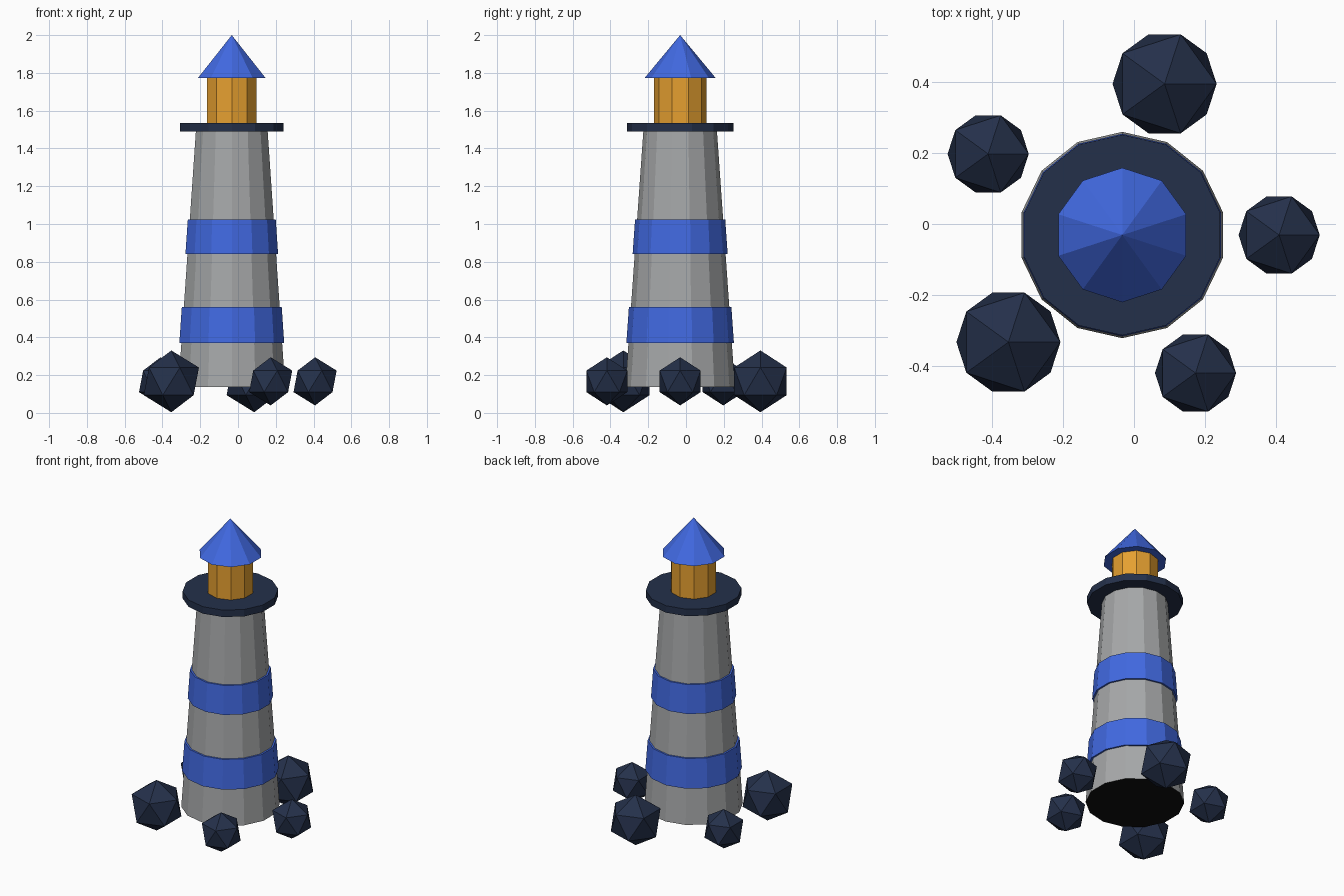
import bpy

cube = bpy.data.objects.get("Cube")
if cube:
    bpy.data.objects.remove(cube, do_unlink=True)


def material(name, rgb):
    """Flat colour from 0-255 sRGB, stored as linear."""
    lin = [(c / 255 / 12.92) if c < 11 else ((c / 255 + 0.055) / 1.055) ** 2.4 for c in rgb]
    mat = bpy.data.materials.new(name)
    mat.use_nodes = True
    mat.diffuse_color = (*lin, 1)
    bsdf = next(n for n in mat.node_tree.nodes if n.type == "BSDF_PRINCIPLED")
    bsdf.inputs["Base Color"].default_value = (*lin, 1)
    return mat


GREY = material("stone_grey", (166, 168, 169))
BLUE = material("bright_blue", (65, 105, 225))
NAVY = material("dark_navy", (36, 48, 74))
AMBER = material("lamp_amber", (230, 160, 48))
BLACK = material("base_black", (17, 17, 17))

CX, CY = -0.033, -0.031          # tower axis
FOOT, TOP = 0.137, 1.49          # tower wall heights
FOOT_R, TOP_R = 0.29, 0.195


def tier(name, sides, r1, r2, z1, z2, mat):
    """One faceted section of the tower."""
    bpy.ops.mesh.primitive_cone_add(vertices=sides, radius1=r1, radius2=r2, depth=z2 - z1,
                                    location=(CX, CY, (z1 + z2) / 2))
    obj = bpy.context.object
    obj.name = name
    obj.data.materials.append(mat)
    return obj


def wall_radius(z):
    return FOOT_R + (TOP_R - FOOT_R) * (z - FOOT) / (TOP - FOOT)


# Tapered tower with a black underside
tower = tier("tower", 14, FOOT_R, TOP_R, FOOT, TOP, GREY)
tower.data.materials.append(BLACK)
for face in tower.data.polygons:
    if face.normal.z < -0.9:
        face.material_index = 1

# Painted bands standing slightly proud of the wall
for name, z1, z2 in (("lower_band", 0.37, 0.56), ("upper_band", 0.84, 1.025)):
    tier(name, 14, wall_radius(z1) + 0.011, wall_radius(z2) + 0.011, z1, z2, BLUE)

# Gallery, lantern room and pointed roof
tier("gallery", 14, 0.282, 0.282, 1.49, 1.535, NAVY)
tier("lantern_room", 10, 0.139, 0.139, 1.535, 1.772, AMBER)
tier("roof", 10, 0.189, 0, 1.772, 2.0, BLUE)

# Boulders around the foot
LARGE, SMALL = 0.1635, 0.1275
for i, (x, y, r) in enumerate(((0.408, -0.031, SMALL), (0.086, 0.394, LARGE),
                               (-0.41, 0.197, SMALL), (-0.353, -0.332, LARGE),
                               (0.173, -0.419, SMALL))):
    bpy.ops.mesh.primitive_ico_sphere_add(subdivisions=1, radius=r, location=(x, y, 0.167))
    rock = bpy.context.object
    rock.name = f"rock_{i + 1}"
    rock.data.materials.append(NAVY)
